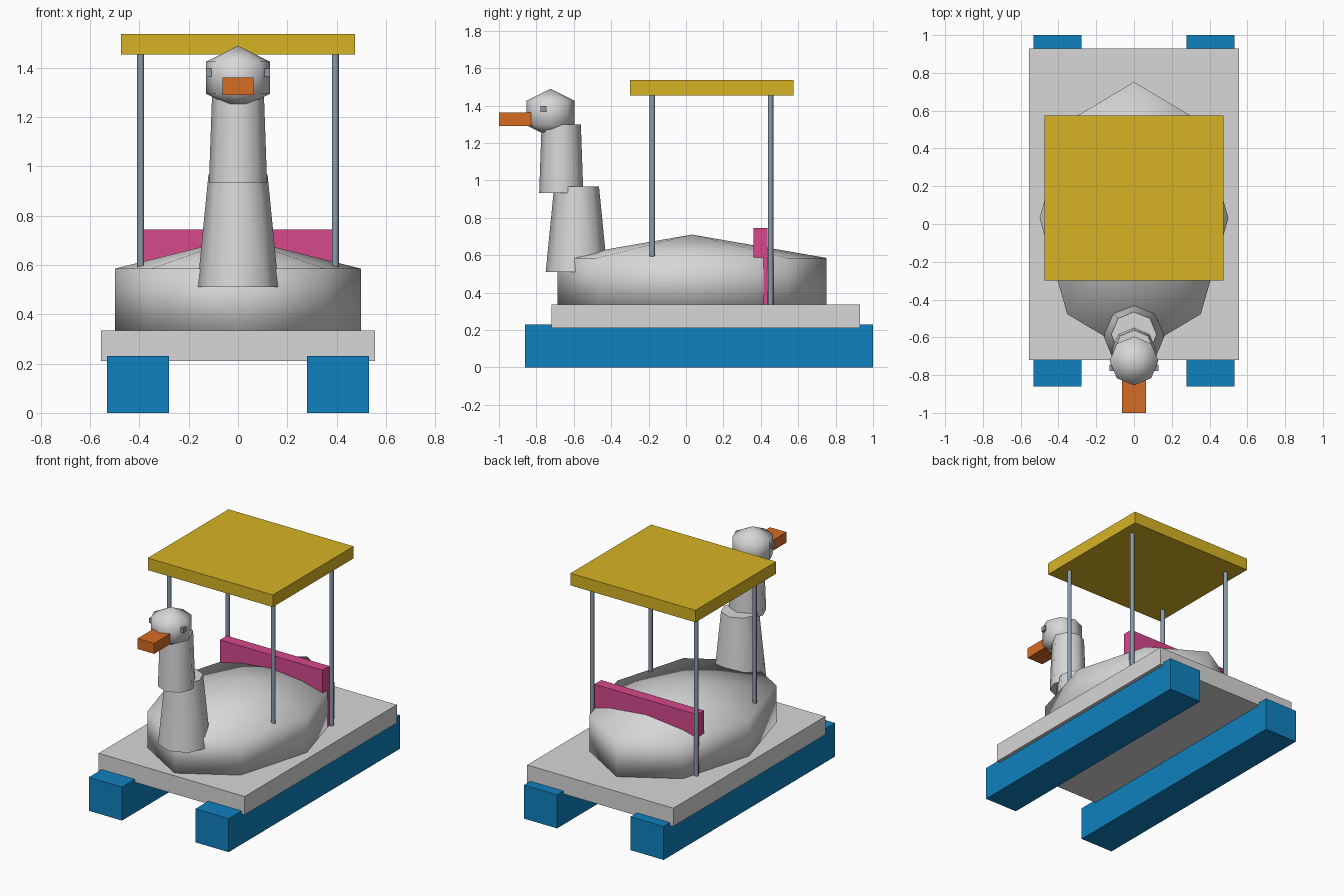
import bpy
import bmesh
from math import radians, sin
from mathutils import Matrix, Vector

cube = bpy.data.objects.get("Cube")
if cube:
    bpy.data.objects.remove(cube, do_unlink=True)


def material(name, rgb):
    mat = bpy.data.materials.new(name)
    mat.use_nodes = True
    mat.diffuse_color = (*rgb, 1)
    mat.node_tree.nodes["Principled BSDF"].inputs["Base Color"].default_value = (*rgb, 1)
    return mat


white = material("white", (0.68, 0.68, 0.68))
blue = material("blue", (0.005, 0.22, 0.52))
yellow = material("yellow", (0.68, 0.45, 0.018))
pink = material("pink", (0.68, 0.065, 0.27))
orange = material("orange", (0.68, 0.15, 0.018))
slate = material("slate", (0.26, 0.33, 0.41))


def add_object(name, bm, mat, smooth_angle=None):
    mesh = bpy.data.meshes.new(name)
    bm.to_mesh(mesh)
    bm.free()
    mesh.materials.append(mat)
    obj = bpy.data.objects.new(name, mesh)
    bpy.context.collection.objects.link(obj)
    if smooth_angle:
        bpy.ops.object.select_all(action="DESELECT")
        obj.select_set(True)
        bpy.context.view_layer.objects.active = obj
        bpy.ops.object.shade_smooth_by_angle(angle=radians(smooth_angle))
    return obj


def box(name, low, high, mat):
    low, high = Vector(low), Vector(high)
    bm = bmesh.new()
    matrix = Matrix.Translation((low + high) / 2) @ Matrix.Diagonal((*(high - low), 1))
    bmesh.ops.create_cube(bm, size=1, matrix=matrix)
    return add_object(name, bm, mat)


def column(name, x, y, bottom, top, r_bottom, r_top, mat):
    bm = bmesh.new()
    bmesh.ops.create_cone(bm, cap_ends=True, segments=8, radius1=r_bottom, radius2=r_top,
                          depth=top - bottom,
                          matrix=Matrix.Translation((x, y, (bottom + top) / 2)))
    return add_object(name, bm, mat, 50)


def coarse_ball(name, centre, half_size, mat):
    # Two rings at 60 degrees from the poles, so the sides stand upright
    ring = sin(radians(60))
    scale = (half_size[0] / ring, half_size[1] / ring, half_size[2], 1)
    bm = bmesh.new()
    bmesh.ops.create_uvsphere(bm, u_segments=8, v_segments=3, radius=1,
                              matrix=Matrix.Translation(centre) @ Matrix.Diagonal(scale))
    return add_object(name, bm, mat, 180)


# Hull
box("deck", (-0.555, -0.72, 0.21), (0.555, 0.93, 0.335), white)
coarse_ball("body", (0, 0.032, 0.46), (0.5, 0.72, 0.25), white)

# Neck and head
column("lower_neck", 0, -0.585, 0.51, 0.967, 0.165, 0.12, white)
column("upper_neck", 0, -0.667, 0.932, 1.298, 0.118, 0.105, white)
coarse_ball("head", (0, -0.725, 1.36), (0.129, 0.129, 0.13), white)
box("beak", (-0.063, -1.0, 1.29), (0.063, -0.8, 1.362), orange)

# Seat back and canopy
box("seat_back", (-0.39, 0.362, 0.335), (0.39, 0.436, 0.745), pink)
box("canopy", (-0.475, -0.3, 1.454), (0.475, 0.575, 1.537), yellow)

# Paired parts
for side, s in (("left", 1), ("right", -1)):
    box(side + "_pontoon", (s * 0.405 - 0.126, -0.86, 0), (s * 0.405 + 0.126, 1.0, 0.23), blue)
    box(side + "_eye", (s * 0.114 - 0.016, -0.778, 1.365),
        (s * 0.114 + 0.016, -0.745, 1.398), slate)
    for end, y in (("front", -0.18), ("back", 0.452)):
        column(f"{end}_{side}_post", s * 0.395, y, 0.335, 1.46, 0.0145, 0.0145, slate)
